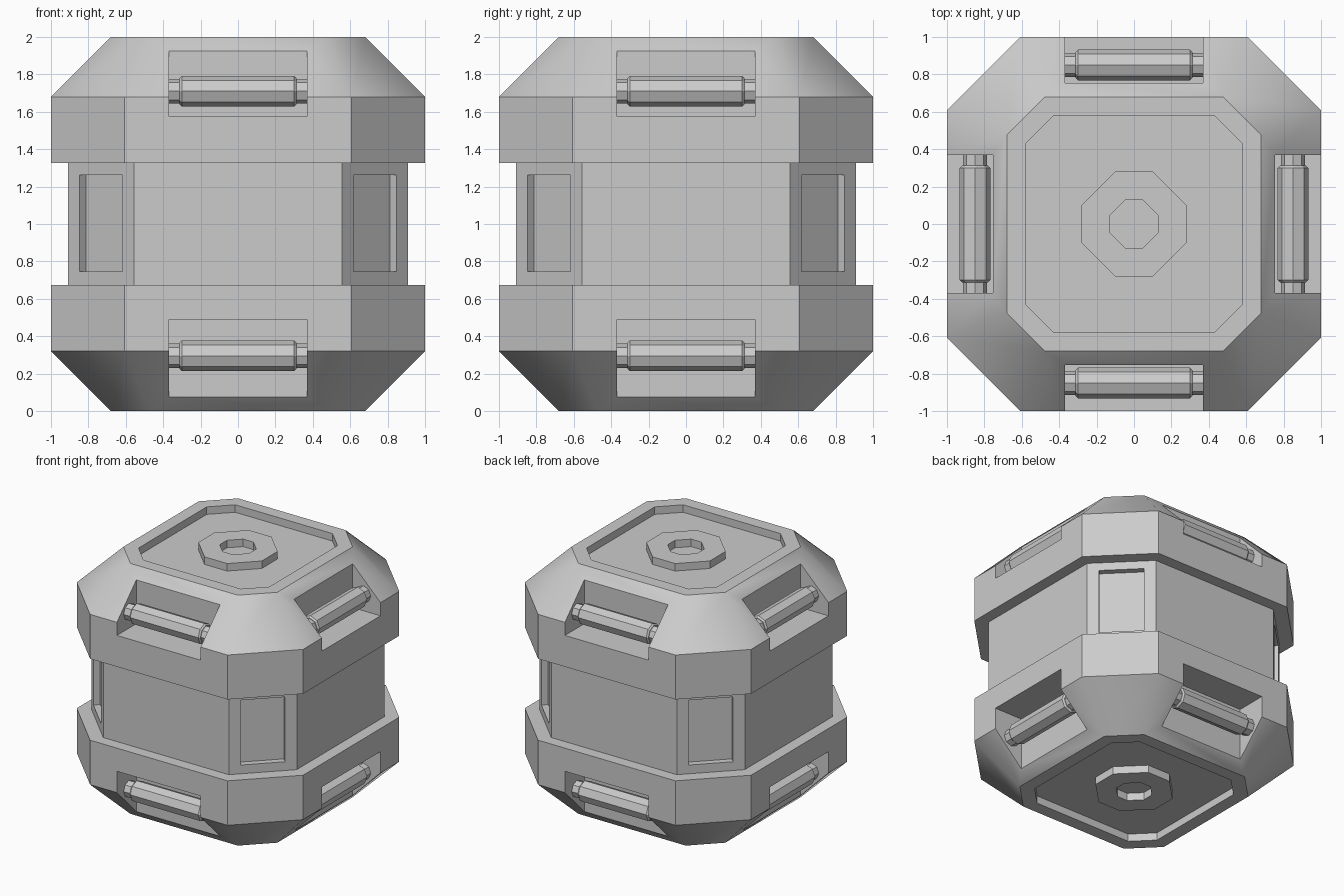
import bpy, bmesh
from math import radians, pi, cos, sin
from mathutils import Matrix, Vector

if "Cube" in bpy.data.objects:
    bpy.data.objects.remove(bpy.data.objects["Cube"])


def loft(bm, rings):
    """Skin a list of equal-length point rings and cap both ends."""
    loops = [[bm.verts.new(p) for p in ring] for ring in rings]
    for a, b in zip(loops, loops[1:]):
        n = len(a)
        for i in range(n):
            bm.faces.new((a[i], a[(i + 1) % n], b[(i + 1) % n], b[i]))
    bm.faces.new(loops[0][::-1])
    bm.faces.new(loops[-1])


def make_object(name, bm):
    bmesh.ops.recalc_face_normals(bm, faces=bm.faces)
    mesh = bpy.data.meshes.new(name)
    bm.to_mesh(mesh)
    bm.free()
    ob = bpy.data.objects.new(name, mesh)
    bpy.context.collection.objects.link(ob)
    return ob


def octagon(h, c, z):
    return [(h, -c, z), (h, c, z), (c, h, z), (-c, h, z),
            (-h, c, z), (-h, -c, z), (-c, -h, z), (c, -h, z)]


def add_box(bm, lo, hi, turn):
    lo, hi = Vector(lo), Vector(hi)
    size = Matrix.Diagonal((*(hi - lo), 1))
    bmesh.ops.create_cube(bm, size=1, matrix=turn @ Matrix.Translation((lo + hi) / 2) @ size)


# Crate body: chamfered square profile from the bottom hub to the waist, mirrored upward
D = 0.06
half = [(.13, .045, D), (.13, .045, 0), (.28, .10, 0), (.28, .10, D),
        (.578, .43, D), (.578, .43, 0), (.68, .475, 0), (1, .607, .32),
        (1, .607, .675), (.908, .555, .675)]
profile = half + [(h, c, 2 - z) for h, c, z in reversed(half)]
bm = bmesh.new()
loft(bm, [octagon(*p) for p in profile])
body = make_object("crate_body", bm)

# Cutters: handle notches on each side, shallow panels on each corner
bm = bmesh.new()
face_dist = (.908 + .555) / 2 ** .5
for k in range(4):
    side = Matrix.Rotation(k * pi / 2, 4, 'Z')
    corner = Matrix.Rotation(k * pi / 2 + pi / 4, 4, 'Z')
    add_box(bm, (-.37, -1.2, 1.575), (.37, -.755, 2.2), side)
    add_box(bm, (-.37, -1.2, -.2), (.37, -.755, .49), side)
    add_box(bm, (-.163, -face_dist - .05, .745), (.163, -face_dist + .05, 1.262), corner)
cutter = make_object("recess_cutter", bm)
cutter.hide_render = True

cut = body.modifiers.new("recesses", 'BOOLEAN')
cut.operation = 'DIFFERENCE'
cut.solver = 'EXACT'
cut.object = cutter
bpy.context.view_layer.objects.active = body
body.select_set(True)
bpy.ops.object.modifier_apply(modifier=cut.name)
bpy.data.objects.remove(cutter)

# Soft shading only across the sloped shoulders
bpy.ops.object.shade_smooth_by_angle(angle=radians(36))

# Grab bars: eight-sided, thicker grip with bevelled ends
steps = [(-.37, .065), (-.312, .065), (-.312, .07), (-.30, .082)]
steps += [(-x, r) for x, r in reversed(steps)]
bm = bmesh.new()
loft(bm, [[(x, r * cos(i * pi / 4), r * sin(i * pi / 4)) for i in range(8)] for x, r in steps])
bar = make_object("grab_bar", bm)
bar_mesh = bar.data
bpy.data.objects.remove(bar)
for level, z in (("upper", 1.71), ("lower", .295)):
    for k, name in enumerate(("front", "right", "back", "left")):
        ob = bpy.data.objects.new(f"{level}_{name}_grab_bar", bar_mesh)
        ob.matrix_world = Matrix.Rotation(k * pi / 2, 4, 'Z') @ Matrix.Translation((0, -.85, z))
        bpy.context.collection.objects.link(ob)
